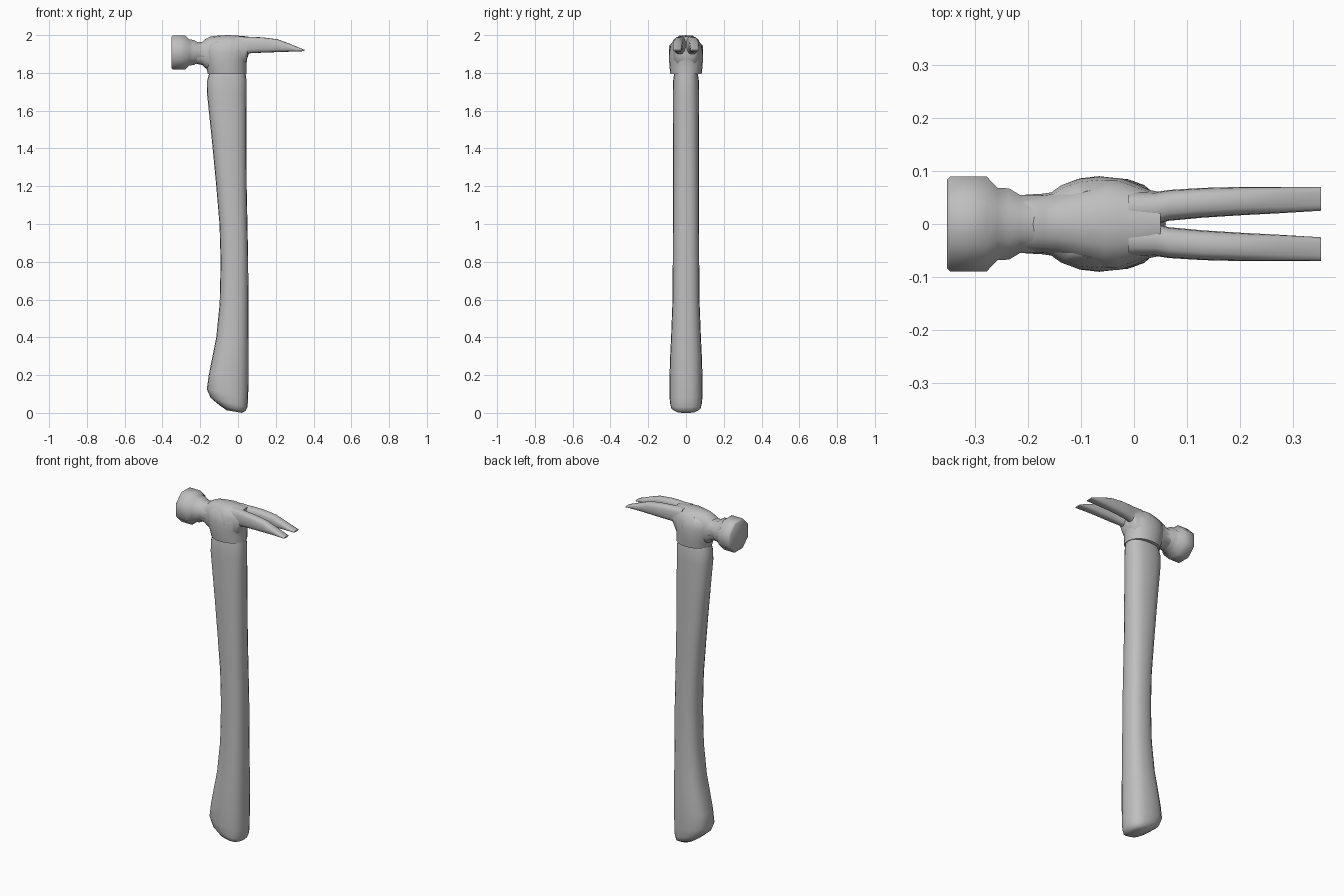
import bpy, bmesh
from math import cos, sin, pi, radians
from mathutils import Vector

old = bpy.data.objects.get("Cube")
if old:
    bpy.data.objects.remove(old, do_unlink=True)

grey = bpy.data.materials.new("Plain grey")
grey.use_nodes = True
colour = (0.52, 0.52, 0.52, 1)
grey.diffuse_color = colour
grey.node_tree.nodes["Principled BSDF"].inputs["Base Color"].default_value = colour


def ring(a, b, half, sides, power, turn=0.0):
    """Rounded cross-section spanning a to b, with a perpendicular half vector."""
    a, b, half = Vector(a), Vector(b), Vector(half)
    mid, axis = (a + b) / 2, (b - a) / 2
    points = []
    for i in range(sides):
        t = 2 * pi * (i + turn) / sides
        c, s = cos(t), sin(t)
        u = abs(c) ** (2 / power) * (1 if c > 0 else -1)
        v = abs(s) ** (2 / power) * (1 if s > 0 else -1)
        points.append(mid + axis * u + half * v)
    return points


def loft(name, rings, angle=50):
    """Skin a row of cross-sections and cap both ends."""
    bm = bmesh.new()
    rows = [[bm.verts.new(p) for p in r] for r in rings]
    n = len(rows[0])
    for lower, upper in zip(rows, rows[1:]):
        for i in range(n):
            j = (i + 1) % n
            bm.faces.new((lower[i], lower[j], upper[j], upper[i]))
    bm.faces.new(rows[0])
    bm.faces.new(rows[-1])
    bmesh.ops.recalc_face_normals(bm, faces=bm.faces)
    mesh = bpy.data.meshes.new(name)
    bm.to_mesh(mesh)
    bm.free()
    mesh.materials.append(grey)
    obj = bpy.data.objects.new(name, mesh)
    bpy.context.collection.objects.link(obj)
    bpy.ops.object.select_all(action='DESELECT')
    obj.select_set(True)
    bpy.context.view_layer.objects.active = obj
    bpy.ops.object.shade_smooth_by_angle(angle=radians(angle))
    return obj


# Curved handle: left x, left z, right x, right z, half depth
handle = [
    (-.06, .014, .02, 0, .05), (-.1, .042, .04, .01, .078),
    (-.145, .08, .05, .03, .085), (-.165, .125, .054, .08, .088),
    (-.155, .2, .055, .2, .087), (-.135, .3, .055, .3, .084),
    (-.115, .4, .055, .4, .079), (-.097, .58, .055, .58, .072),
    (-.092, .8, .054, .8, .07), (-.098, 1, .05, 1, .069),
    (-.115, 1.2, .046, 1.2, .069), (-.136, 1.42, .045, 1.42, .069),
    (-.165, 1.7, .045, 1.7, .07), (-.163, 1.76, .045, 1.76, .068),
    (-.152, 1.8, .04, 1.8, .062),
]
loft("handle", [ring((xl, 0, zl), (xr, 0, zr), (0, h, 0), 20, 2.5)
                for xl, zl, xr, zr, h in handle])

# Collar around the top of the handle: z, left x, right x, half depth
collar = [(1.795, -.16, .045, .083), (1.83, -.168, .045, .087),
          (1.87, -.178, .047, .09), (1.91, -.186, .06, .089),
          (1.945, -.18, .05, .083), (1.97, -.15, .03, .065)]
loft("head_collar", [ring((a, 0, z), (b, 0, z), (0, h, 0), 20, 2.1)
                     for z, a, b, h in collar])

# Upper body of the head: x, bottom z, top z, half depth
body = [(-.22, 1.848, 1.957, .054), (-.19, 1.842, 1.963, .056),
        (-.172, 1.825, 1.98, .057), (-.145, 1.81, 1.993, .061),
        (-.1, 1.81, 1.998, .075), (-.055, 1.81, 2, .087),
        (-.03, 1.81, 1.999, .087), (.03, 1.83, 1.995, .064),
        (.05, 1.88, 1.992, .06)]
loft("head_body", [ring((x, 0, a), (x, 0, b), (0, h, 0), 16, 2.4)
                   for x, a, b, h in body])

# Eight-sided striking face with stepped neck: x, flat radius
poll = [(-.352, .083), (-.346, .089), (-.277, .089), (-.257, .068),
        (-.235, .067), (-.215, .055), (-.17, .055)]
rings = []
for x, flat in poll:
    r = flat / cos(pi / 8)
    z = 1.908
    rings.append(ring((x, 0, z - r), (x, 0, z + r), (0, r, 0), 8, 2, 0.5))
loft("striking_face", rings)

# Split claw: x, bottom z, top z, inner y, outer y
claw = [(-.01, 1.88, 1.994, -.005, .062), (.04, 1.895, 1.992, -.001, .06),
        (.065, 1.904, 1.991, .006, .064), (.13, 1.907, 1.988, .012, .068),
        (.21, 1.91, 1.978, .017, .07), (.27, 1.912, 1.956, .02, .07),
        (.352, 1.915, 1.922, .025, .07)]
for side, label in ((1, "back"), (-1, "front")):
    loft(label + "_claw",
         [ring((x, side * (a + b) / 2, lo), (x, side * (a + b) / 2, hi),
               (0, (b - a) / 2, 0), 16, 2.8)
          for x, lo, hi, a, b in claw])
